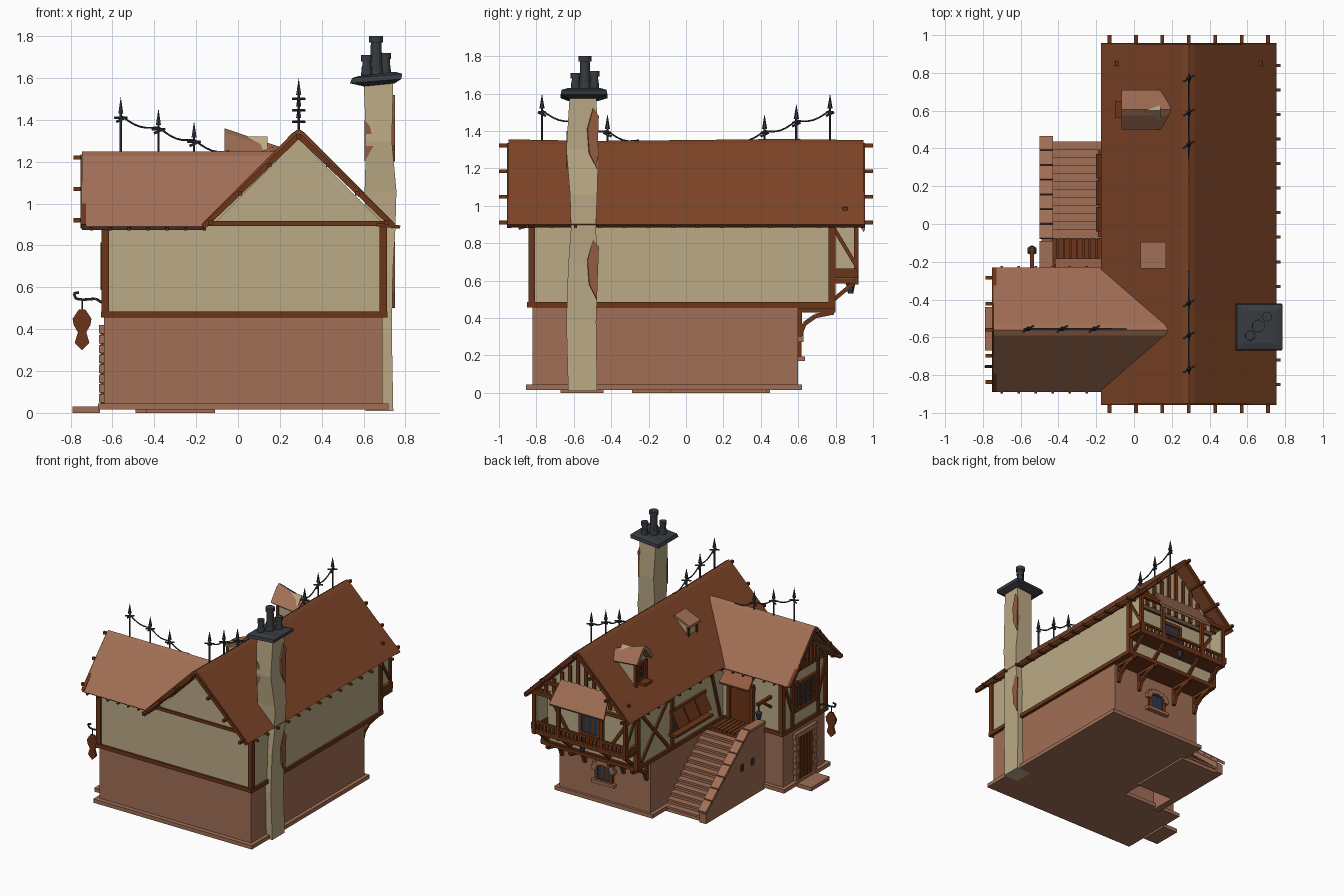
import bpy, bmesh, math
from mathutils import Vector, Matrix

COL = dict(roof=(124, 70, 43), stone=(160, 110, 86), cream=(186, 168, 132), timber=(108, 56, 31),
           dark=(58, 61, 66), glass=(44, 62, 80), brick=(146, 92, 68))
MAT = {}
for k, c in COL.items():
    MAT[k] = bpy.data.materials.new(k)
    MAT[k].diffuse_color = [(v / 255) ** 2.2 for v in c] + [1]
parts = {}

def part(name, mat):
    parts[name] = (bmesh.new(), mat)
    return parts[name][0]

def loft(bm, rings):
    vs = [[bm.verts.new(p) for p in r] for r in rings]
    n = len(vs[0])
    for a, b in zip(vs, vs[1:]):
        for i in range(n):
            bm.faces.new((a[i], a[(i + 1) % n], b[(i + 1) % n], b[i]))
    bm.faces.new(vs[0])
    bm.faces.new(vs[-1][::-1])

def prism(bm, pts, d):
    loft(bm, [pts, [Vector(p) + Vector(d) for p in pts]])

def rect(x0, x1, y0, y1, z0, z1=None):
    z1 = z0 if z1 is None else z1
    return [(x0, y0, z0), (x1, y0, z1), (x1, y1, z1), (x0, y1, z0)]

def box(bm, x0, x1, y0, y1, z0, z1):
    prism(bm, rect(x0, x1, y0, y1, z0), (0, 0, z1 - z0))

def cyl(bm, a, b, r, r2=None, n=6):
    a, b = Vector(a), Vector(b)
    m = Matrix.Translation((a + b) / 2) @ (b - a).to_track_quat('Z', 'Y').to_matrix().to_4x4()
    bmesh.ops.create_cone(bm, cap_ends=True, segments=n, radius1=r, radius2=r if r2 is None else r2,
                          depth=(b - a).length, matrix=m)

def beam(bm, a, b, w=.03):
    a, b = Vector(a), Vector(b)
    m = Matrix.Translation((a + b) / 2) @ (b - a).to_track_quat('Z', 'Y').to_matrix().to_4x4()
    bmesh.ops.create_cube(bm, size=1, matrix=m @ Matrix.Diagonal((w, w, (b - a).length, 1)))

def path(bm, pts, r=.005):
    for a, b in zip(pts, pts[1:]):
        cyl(bm, a, b, r, n=5)

def vee(c, h, z0, z1, t=.04):
    # cross-section of a pitched roof: (across, height)
    return [(c - h, z0), (c - .03, z1 - .02), (c, z1), (c + .03, z1 - .02), (c + h, z0),
            (c + h - .02, z0 - .015), (c, z1 - t), (c - h + .02, z0 - .015)]

# Ground floor, plinth and doorstep
b = part("stone_ground_floor", "stone")
box(b, -.11, .69, -.82, .6, .03, .47)
box(b, -.64, -.1, -.82, -.3, .03, .47)
b = part("plinth", "stone")
box(b, -.14, .72, -.855, .62, .015, .045)
box(b, -.67, -.1, -.855, -.27, .015, .045)
box(b, -.79, -.66, -.67, -.44, .0, .03)

# Plastered upper floor and attic
b = part("plaster_walls", "cream")
box(b, -.12, .7, -.83, .78, .46, .9)
box(b, -.64, 0, -.83, -.29, .46, .9)
prism(b, [(-.12, -.83, .9), (.7, -.83, .9), (.29, -.83, 1.31)], (0, 1.66, 0))
prism(b, [(-.64, -.83, .88), (-.64, -.29, .88), (-.64, -.56, 1.2)], (.7, 0, 0))
box(b, .67, .69, .78, .91, .6, .9)
box(b, -.11, -.09, .78, .91, .6, .9)

# Roofs
b = part("main_roof", "roof")
loft(b, [[(x, y, z + dz * (z > 1)) for x, z in vee(.29, .465, .9, 1.355)]
         for y, dz in ((-.95, 0), (-.5, -.008), (0, -.004), (.5, .002), (.95, -.004))])
b = part("wing_roof", "stone")
prof = vee(-.56, .33, .89, 1.25)
loft(b, [[(-.745, y, z) for y, z in prof], [(z - 1.06 + .02, y, z) for y, z in prof]])

# Bargeboards, roof pegs and rafter tails
b = part("roof_timbers", "timber")
for s in (-1, 1):
    for e in (-1, 1):
        beam(b, (.29 + e * .455, s * .945, .89), (.29, s * .945, 1.325), .026)
    for i in range(-3, 4):
        x = .29 + i * .14
        beam(b, (x, s * .8, 1.322 - abs(i) * .137), (x, s * 1.0, 1.322 - abs(i) * .137), .02)
    beam(b, (-.74, -.56 + s * .32, .89), (-.74, -.56, 1.225), .026)
for i in range(-2, 3):
    z = 1.22 - abs(i) * .15
    beam(b, (-.6, -.56 + i * .138, z), (-.785, -.56 + i * .138, z), .02)
for i in range(14):
    y = -.85 + i * .13
    beam(b, (.66, y, .9), (.775, y, .888), .016)
    if y > -.2:
        beam(b, (-.08, y, .9), (-.175, y, .888), .016)
for i in range(7):
    for s in (-1, 1):
        x = -.7 + i * .09
        beam(b, (x, -.56 + s * .26, .9), (x, -.56 + s * .335, .878), .014)

# Timber frame
b = part("timber_frame", "timber")
for x, y in ((-.635, -.825), (-.635, -.295), (.695, -.825), (.695, .78), (-.115, .78), (-.115, .35)):
    beam(b, (x, y, .46), (x, y, .91), .036)
for z, w in ((.47, .03), (.905, .024)):
    for p, q in (((-.655, -.83), (.715, -.83)), ((.7, -.85), (.7, .8)), ((.715, .78), (-.13, .78)),
                 ((-.12, .78), (-.12, -.29)), ((-.12, -.29), (-.655, -.29)), ((-.64, -.28), (-.64, -.85))):
        beam(b, (*p, z), (*q, z), w)
for y in (-.73, -.41):
    beam(b, (-.64, y, .47), (-.64, y, .9), .026)
for p, q in (((-.73, .6), (-.83, .88)), ((-.41, .6), (-.3, .88))):
    beam(b, (-.64, *p), (-.64, *q), .024)
for p, q in (((.4, .5), (.74, .88)), ((.74, .5), (.4, .88)), ((-.25, .5), (-.14, .88))):
    beam(b, (-.12, *p), (-.12, *q), .024)
# dark vertical boards in the two decorated gables
for i in range(-5, 6):
    x = .29 + i * .07
    box(b, x - .013, x + .013, .83, .845, .9, 1.3 - abs(i) * .07)
    y = -.56 + i * .045
    box(b, -.655, -.64, y - .01, y + .01, .9, 1.18 - abs(i) * .05)
beam(b, (-.1, .85, .98), (.68, .85, .98), .025)

# Back balcony: floor, rail, posts, braces and curved brackets
b = part("balcony", "timber")
box(b, -.12, .71, .6, .8, .45, .475)
box(b, -.12, .71, .77, .92, .585, .61)
for x in (-.105, .1, .48, .69):
    beam(b, (x, .91, .58), (x, .91, .91), .026)
for z in (.615, .675):
    beam(b, (-.11, .91, z), (.7, .91, z), .018)
beam(b, (-.12, .91, .91), (.71, .91, .91), .026)
for i in range(24):
    x = -.09 + i * .034
    beam(b, (x, .91, .61), (x, .91, .675), .012)
for x in (-.11, .69):
    beam(b, (x, .79, .88), (x, .91, .68), .02)
    beam(b, (x, .78, .64), (x, .92, .64), .05)
for x in (-.08, .12, .46, .66):
    arc = [(x, .61 + .18 * (1 - math.cos(t)), .31 + .12 * math.sin(t)) for t in (0, .5, 1, 1.57)]
    for p, q in zip(arc, arc[1:]):
        beam(b, p, q, .024)
    beam(b, (x, .6, .44), (x, .8, .44), .024)
    beam(b, (x, .78, .49), (x, .9, .59), .022)
    beam(b, (x, .61, .3), (x, .61, .45), .022)
for p, q in (((.1, .48), (-.09, .88)), ((.48, .48), (.67, .88))):
    beam(b, (p[0], .785, p[1] + .12), (q[0], .785, q[1]), .022)
b = part("balcony_awning", "stone")
prism(b, [(.08, .84, 1.02), (.5, .84, 1.02), (.53, .95, .86), (.05, .95, .86)], (0, .008, .015))

# Windows: glass plus lattice frames
glass, frame = part("window_glass", "glass"), part("window_frames", "timber")

def window(p, u, w, h, nx=3, nz=3):
    # p is the centre on the wall, u the horizontal direction
    p, u, z = Vector(p), Vector(u), Vector((0, 0, 1))
    beam(glass, p - z * h / 2, p + z * h / 2, .004)
    q = u * w / 2
    o = Vector((u.y, u.x, 0)) * .006
    prism(glass, [p - q - z * h / 2, p + q - z * h / 2, p + q + z * h / 2, p - q + z * h / 2], o)
    for i in range(nx + 1):
        d = u * (i / nx - .5) * w
        beam(frame, p + d - z * h / 2, p + d + z * h / 2, .026 if i in (0, nx) else .012)
    for i in range(nz + 1):
        d = z * (i / nz - .5) * h
        beam(frame, p - q * 1.1 + d, p + q * 1.1 + d, .026 if i in (0, nz) else .012)

window((-.645, -.57, .7), (0, 1, 0), .25, .2, 4)
window((.29, .785, .74), (1, 0, 0), .16, .22)
window((-.125, .16, .68), (0, 1, 0), .4, .16, 4, 1)
window((.29, .605, .26), (1, 0, 0), .13, .13, 3, 1)
window((-.025, .6, 1.15), (0, 1, 0), .09, .12, 2, 2)
# tilted shutters and sill of the long window
for i in range(3):
    y = .01 + i * .14
    prism(frame, [(-.13, y - .05, .75), (-.13, y + .08, .75), (-.19, y + .08, .64), (-.19, y - .05, .64)], (-.01, 0, .006))
box(frame, -.19, -.12, -.07, .39, .575, .595)

# Stone surrounds of the ground-floor door and arched back window
b = part("stone_surrounds", "stone")
for i in range(7):
    for y, s in ((-.67, -1), (-.45, 1)):
        w = .05 if i % 2 else .035
        box(b, -.665, -.63, y - w / 2, y + w / 2, .05 + i * .047, .09 + i * .047)
box(b, -.665, -.63, -.7, -.42, .38, .42)
box(b, .19, .39, .6, .635, .17, .195)
for i in range(7):
    t = math.pi * i / 6
    x, z = .29 + .08 * math.cos(t), .29 + .05 * math.sin(t)
    box(b, x - .02, x + .02, .6, .628, z - .018, z + .018)

# Doors and porch hood
b = part("doors", "timber")
box(b, -.65, -.63, -.65, -.47, .04, .38)
for i in range(5):
    box(b, -.658, -.64, -.645 + i * .036, -.615 + i * .036, .04, .38)
box(b, -.38, -.2, -.3, -.275, .48, .76)
for x in (-.39, -.19):
    beam(b, (x, -.27, .48), (x, -.27, .8), .028)
beam(b, (-.41, -.27, .77), (-.17, -.27, .77), .03)
b = part("porch_hood", "brick")
prism(b, [(-.41, -.29, .88), (-.17, -.29, .88), (-.16, -.19, .78), (-.42, -.19, .78)], (0, .008, .018))

# Outside stair with parapet and timber landing
b = part("stairs", "stone")
for i in range(12):
    y = .43 - i * .0425
    box(b, -.44, -.11, y - .047, y, 0, .04 + i * .037)
    box(b, -.44, -.11, y - .047, y + .008, .028 + i * .037, .044 + i * .037)
b = part("stair_parapet", "stone")
prism(b, [(-.49, y, z) for y, z in ((.45, .0), (.45, .08), (-.09, .52), (-.29, .52), (-.29, 0))], (.055, 0, 0))
for i in range(7):
    y, z = .46 - i * .078, .08 + i * .0636
    prism(b, [(-.5, y, z), (-.5, y - .072, z + .058), (-.43, y - .072, z + .058), (-.43, y, z)], (0, .006, .022))
box(b, -.5, -.43, -.28, -.09, .52, .54)
b = part("parapet_vents", "dark")
for y in (.0, -.13):
    box(b, -.497, -.48, y - .016, y + .016, .25, .3)
b = part("landing", "timber")
box(b, -.435, -.11, -.3, -.08, .43, .465)
for i in range(8):
    x = -.435 + i * .034
    box(b, x, x + .028, -.3, -.075, .465, .485)

# Gabled dormer and small shed dormer
b = part("dormer_walls", "cream")
prism(b, [(-.02, y, z) for y, z in ((.53, 1.0), (.67, 1.0), (.67, 1.22), (.6, 1.32), (.53, 1.22))], (.16, 0, 0))
prism(b, [(.06, -.22, 1.1), (.06, -.22, 1.2), (.17, -.22, 1.24), (.17, -.22, 1.2)], (0, .11, 0))
b = part("dormer_roofs", "stone")
loft(b, [[(-.065, y, z) for y, z in vee(.605, .105, 1.245, 1.36, .03)],
         [(.13 + (z - 1.2) * .9 if z > 1.24 else .14, y, min(z, 1.27)) for y, z in vee(.605, .105, 1.225, 1.28, .03)]])
prism(b, rect(.035, .17, -.235, -.095, 1.2, 1.255), (0, 0, .018))
b = part("dormer_trim", "timber")
for y in (.535, .665):
    beam(b, (-.022, y, 1.03), (-.022, y, 1.22), .022)
box(b, -.1, .0, .56, .65, 1.06, 1.08)
for y in (-.215, -.115):
    beam(b, (.06, y, 1.1), (.06, y, 1.2), .018)

# Crooked chimney, flared cap, pots, exposed brick
b = part("chimney", "cream")
loft(b, [rect(*r) for r in ((.61, .742, -.63, -.475, .01), (.6, .735, -.64, -.48, .38), (.6, .74, -.63, -.47, .68),
                            (.61, .752, -.615, -.482, .88), (.605, .757, -.62, -.475, 1.06),
                            (.612, .735, -.64, -.468, 1.3), (.6, .742, -.622, -.48, 1.59))])
b = part("exposed_brick", "brick")
for z in (.68, 1.38):
    prism(b, [(.735, -.48, z - .18), (.735, -.52, z - .1), (.735, -.53, z + .03), (.735, -.5, z + .14), (.735, -.47, z + .1)],
          (.015, .004, 0))
prism(b, [(.605, -.63, 1.2), (.65, -.63, 1.28), (.63, -.63, 1.37), (.605, -.63, 1.4)], (0, -.008, 0))
b = part("chimney_cap", "dark")
loft(b, [rect(.6, .75, -.63, -.47, 1.56, 1.575), rect(.535, .78, -.67, -.42, 1.575, 1.595),
         rect(.545, .785, -.665, -.425, 1.6, 1.62), rect(.58, .75, -.63, -.46, 1.61, 1.63)])
for x, y, z, r in ((.66, -.54, 1.8, .027), (.615, -.59, 1.71, .021), (.705, -.49, 1.72, .021)):
    cyl(b, (x, y, 1.6), (x, y, z), r * 1.15, r * .9, 12)
    cyl(b, (x, y, z - .03), (x, y, z), r * 1.25, n=12)
    cyl(b, (x, y, 1.6), (x, y, 1.66), r * 1.35, r * 1.1, 12)

# Ridge spears joined by sagging chains
b = part("ridge_spears", "dark")

def spears(f, tips):
    # f maps (distance along ridge, height) to 3D
    line = []
    for d, top, base in tips:
        cyl(b, f(d, base - .03), f(d, top - .06), .006)
        cyl(b, f(d, top - .08), f(d, top), .014, .0)
        cyl(b, f(d - .022, top - .12), f(d + .022, top - .1), .006)
        p = Vector(f(d, top - .1))
        cyl(b, p + Vector((-.03, -.018, 0)), p + Vector((.03, .018, 0)), .006)
        line.append((d, top - .09))
    e = tips[-1]
    line.append((e[0] + (e[0] - tips[-2][0]), e[2]))
    for (d0, z0), (d1, z1) in zip(line, line[1:]):
        path(b, [f(d0 + (d1 - d0) * t / 6, z0 + (z1 - z0) * t / 6 - .025 * math.sin(math.pi * t / 6)) for t in range(7)])

for s in (-1, 1):
    spears(lambda d, z: (.29, s * d, z), [(.77, 1.6, 1.35), (.59, 1.545, 1.35), (.42, 1.49, 1.35)])
spears(lambda d, z: (d, -.555, z), [(-.56, 1.51, 1.25), (-.38, 1.455, 1.25), (-.21, 1.395, 1.25)])

# Hanging sign and lanterns
b = part("sign_bracket", "dark")
path(b, [(-.64, -.755, .52), (-.68, -.755, .545), (-.74, -.755, .54), (-.775, -.755, .545), (-.785, -.755, .57), (-.76, -.755, .575)], .007)
path(b, [(-.745, -.755, .54), (-.745, -.755, .48)], .004)
b = part("sign_board", "timber")
half = [(.015, .495), (.045, .45), (.04, .42), (.02, .385), (.035, .335)]
prism(b, [(-.745 + x, -.763, z) for x, z in half] + [(-.745, -.763, .3)] +
      [(-.745 - x, -.763, z) for x, z in half[::-1]], (0, .016, 0))
b = part("lantern_arms", "timber")
beam(b, (-.54, -.29, .74), (-.54, -.12, .74), .022)
beam(b, (-.54, -.29, .66), (-.54, -.18, .74), .018)
b = part("lanterns", "dark")
for x, y, z in ((-.54, -.14, .62), (.29, .88, .53)):
    cyl(b, (x, y, z), (x, y, z + .05), .014, .024, 6)
    cyl(b, (x, y, z + .05), (x, y, z + .07), .028, .004, 6)
    cyl(b, (x, y, z + .07), (x, y, z + .12), .004)

# Turn every collected part into an object
for name, (bm, mat) in parts.items():
    bmesh.ops.recalc_face_normals(bm, faces=bm.faces)
    me = bpy.data.meshes.new(name)
    bm.to_mesh(me)
    me.materials.append(MAT[mat])
    bpy.context.collection.objects.link(bpy.data.objects.new(name, me))
